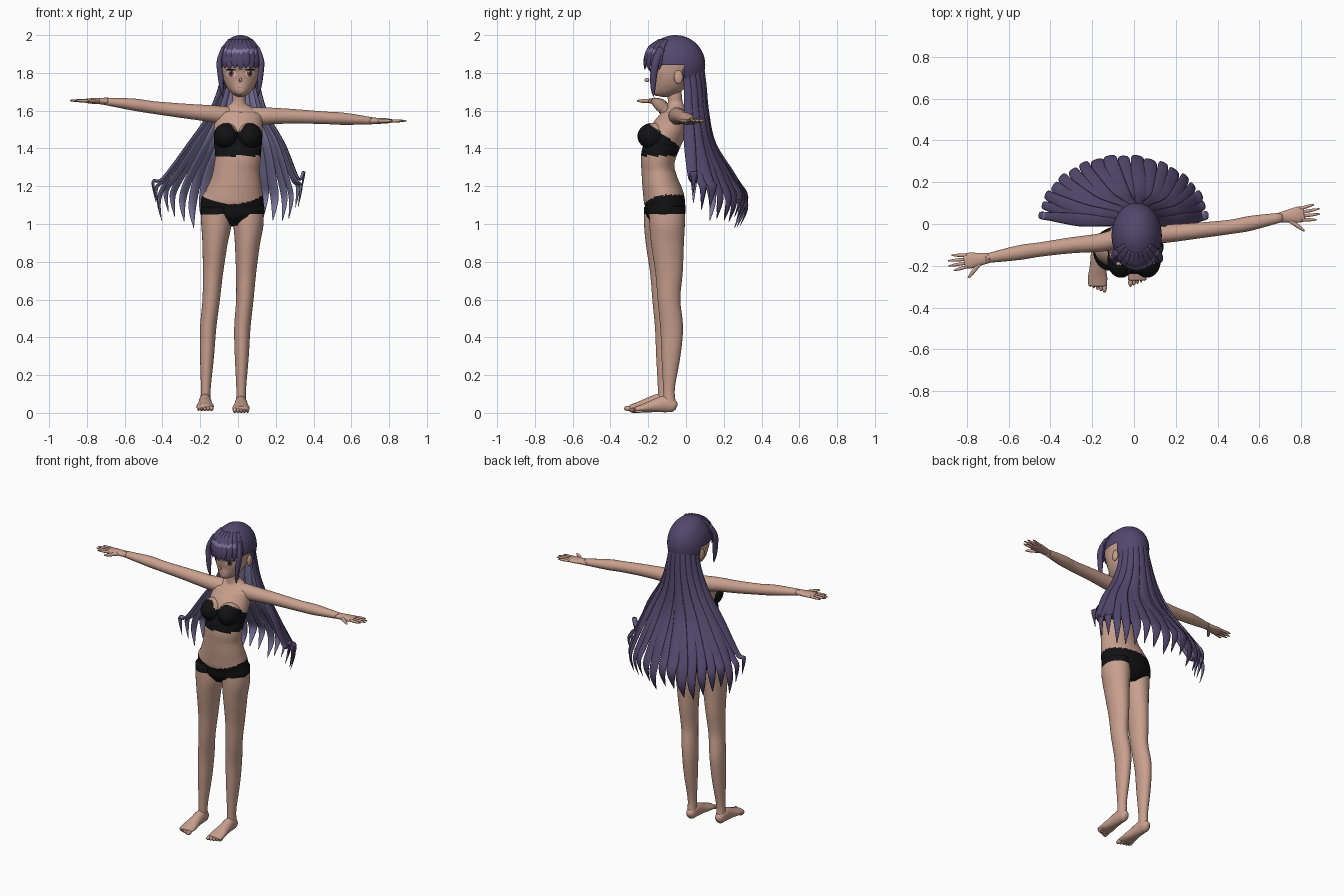
import bpy, bmesh, math, random
from mathutils import Vector
from mathutils.bvhtree import BVHTree

random.seed(4)
cube = bpy.data.objects.get("Cube")
if cube:
    bpy.data.objects.remove(cube, do_unlink=True)


def material(name, rgb):
    m = bpy.data.materials.new(name)
    m.use_nodes = True
    m.diffuse_color = (*rgb, 1)
    bsdf = next(n for n in m.node_tree.nodes if n.type == 'BSDF_PRINCIPLED')
    bsdf.inputs["Base Color"].default_value = (*rgb, 1)
    bsdf.inputs["Roughness"].default_value = 0.8
    return m


SKIN = material("skin", (0.58, 0.35, 0.27))
BLACK = material("black cloth", (0.006, 0.006, 0.007))
HAIR = material("purple hair", (0.085, 0.063, 0.15))
INNER = material("lavender hair lining", (0.22, 0.195, 0.37))
WHITE = material("eye white", (0.75, 0.68, 0.66))
IRIS = material("brown iris", (0.25, 0.07, 0.06))
LIP = material("lip", (0.36, 0.12, 0.1))


def finish(name, bm, mats, rule=None):
    """Turn a bmesh into a smooth object, colouring faces by a rule."""
    bmesh.ops.recalc_face_normals(bm, faces=bm.faces)
    bm.normal_update()
    for f in bm.faces:
        f.smooth = True
        if rule:
            f.material_index = int(rule(f.calc_center_median(), f.normal))
    me = bpy.data.meshes.new(name)
    bm.to_mesh(me)
    bm.free()
    for m in mats:
        me.materials.append(m)
    ob = bpy.data.objects.new(name, me)
    bpy.context.collection.objects.link(ob)
    return ob


def spline(rows, steps):
    """Catmull-Rom interpolation of profile rows."""
    out = []
    for i in range(len(rows) - 1):
        a, b, c, d = (rows[max(0, min(len(rows) - 1, i + k))] for k in (-1, 0, 1, 2))
        for s in range(steps):
            t = s / steps
            out.append([0.5 * (2*q + (r - p)*t + (2*p - 5*q + 4*r - u)*t*t + (3*q - p - 3*r + u)*t**3)
                        for p, q, r, u in zip(a, b, c, d)])
    return out + [list(rows[-1])]


def loft(name, rows, mats, ref=(1, 0, 0), sides=24, steps=4, rule=None):
    """Elliptical tube; each row is x, y, z, radius along ref, radius across."""
    rows = spline(rows, steps)
    pts = [Vector(r[:3]) for r in rows]
    bm, rings = bmesh.new(), []
    for i, r in enumerate(rows):
        tan = (pts[min(i + 1, len(pts) - 1)] - pts[max(i - 1, 0)]).normalized()
        u = Vector(ref)
        u = (u - tan * u.dot(tan)).normalized()
        v = tan.cross(u)
        ra, rb = max(r[3], 0.001), max(r[4], 0.001)
        angles = [2 * math.pi * k / sides for k in range(sides)]
        rings.append([bm.verts.new(pts[i] + u*ra*math.cos(a) + v*rb*math.sin(a)) for a in angles])
    for p, q in zip(rings, rings[1:]):
        for k in range(sides):
            j = (k + 1) % sides
            bm.faces.new((p[k], p[j], q[j], q[k]))
    bm.faces.new(rings[0])
    bm.faces.new(rings[-1])
    return finish(name, bm, mats, rule)


def ellipsoid(name, centre, radii, mats, rule=None, keep=None, seg=24):
    bm = bmesh.new()
    bmesh.ops.create_uvsphere(bm, u_segments=seg, v_segments=seg * 2 // 3, radius=1)
    for v in bm.verts:
        v.co = Vector(centre) + Vector(c * r for c, r in zip(v.co, radii))
    if keep:
        drop = [f for f in bm.faces if not keep(f.calc_center_median())]
        bmesh.ops.delete(bm, geom=drop, context='FACES')
    return finish(name, bm, mats, rule)


# Torso with bandeau and briefs
def clothing(c, n):
    top = 1.535 - 0.75 * max(0, c.y + 0.2) - 0.05 * math.exp(-(c.x / 0.03) ** 2)
    waist = 1.155 - (0.05 * max(0, 1 - ((c.x + 0.03) / 0.17) ** 2) if c.y < -0.11 else 0)
    return 1.36 < c.z < top or c.z < waist


loft("torso", [
    (-.03, -.11, .99, .05, .06), (-.03, -.108, 1.04, .155, .1), (-.028, -.11, 1.1, .17, .106),
    (-.02, -.12, 1.15, .156, .107), (-.012, -.137, 1.22, .135, .096), (-.008, -.148, 1.29, .121, .088),
    (0, -.146, 1.36, .121, .092), (0, -.115, 1.45, .128, .095), (.002, -.075, 1.52, .128, .09),
    (.003, -.055, 1.575, .125, .075), (.004, -.053, 1.61, .085, .05), (.005, -.057, 1.64, .04, .04),
    (.007, -.06, 1.68, .035, .038), (.012, -.07, 1.76, .036, .04)],
    [SKIN, BLACK], sides=72, steps=9, rule=clothing)
for side, sx in (("left", 1), ("right", -1)):
    ellipsoid(side + "_breast", (sx * .062, -.175, 1.465), (.066, .082, .07),
              [SKIN, BLACK], rule=clothing, seg=54)

# Legs, feet and toes: the right leg stands a little further forward
LEG = [(.053, -.1, 1.09, .08, .095), (.055, -.1, 1.0, .08, .094), (.05, -.098, .9, .067, .087),
       (.043, -.09, .75, .054, .073), (.036, -.09, .6, .046, .06), (.023, -.076, .45, .043, .06),
       (.02, -.08, .3, .037, .05), (.017, -.09, .13, .026, .031), (.017, -.086, .04, .028, .034)]
FOOT = [(-.05, .03, .012, .015), (-.065, .036, .026, .033), (-.11, .047, .032, .044),
        (-.17, .037, .037, .034), (-.225, .025, .046, .023), (-.268, .018, .044, .015)]
for side, sx, dy, dz in (("left", 1, 0, 0), ("right", -1, -.028, .01)):
    def shift(z):
        return 0 if sx > 0 else -.19 + .02 * z
    loft(side + "_leg", [(x + shift(z), y + dy, z, a, b) for x, y, z, a, b in LEG],
         [SKIN, BLACK], steps=8, sides=32, rule=lambda c, n: c.z > 1.05)
    fx = .016 + shift(0)
    loft(side + "_foot", [(fx, y + dy, z + dz, a, b) for y, z, a, b in FOOT], [SKIN])
    for i in range(5):
        r = .014 - .0015 * i
        ellipsoid(f"{side}_toe_{i + 1}", (fx + sx * (-.033 + .017 * i), -.278 + .007 * i + dy, r + dz),
                  (r * .8, .023, r), [SKIN], seg=12)

# Arms and hands
ARMS = {
    "left": [(.05, -.045, 1.568, .05, .05), (.15, -.046, 1.572, .045, .044), (.3, -.032, 1.57, .038, .038),
             (.46, -.014, 1.562, .033, .034), (.56, .004, 1.557, .032, .035), (.71, .033, 1.546, .019, .022)],
    "right": [(-.05, -.06, 1.572, .05, .05), (-.15, -.087, 1.585, .044, .044), (-.3, -.102, 1.6, .038, .038),
              (-.45, -.122, 1.617, .033, .034), (-.55, -.137, 1.632, .032, .035), (-.71, -.165, 1.65, .019, .022)]}
UP = Vector((0, 0, 1))
for side, arm in ARMS.items():
    loft(side + "_arm", arm, [SKIN], ref=UP)
    wrist = Vector(arm[-1][:3])
    d = Vector((.98, .15, 0)) if side == "left" else Vector((-.98, -.13, .02))
    p = Vector((-d.y, d.x, 0)) * (1 if d.x > 0 else -1)

    def digit(name, base, tip, r):
        mid = base.lerp(tip, .6)
        loft(name, [(*base, r, r), (*mid, r * .9, r * .9), (*tip, r * .4, r * .4)], [SKIN], ref=UP, sides=10)
    loft(side + "_palm", [(*(wrist + d * k), t, w) for k, t, w in
         ((-.02, .019, .023), (.03, .016, .031), (.075, .014, .038), (.105, .009, .035))], [SKIN], ref=UP)
    for i in range(4):
        off = i - 1.5
        digit(f"{side}_finger_{i + 1}", wrist + d * .09 + p * off * .018,
              wrist + d * (.185 - .011 * off * off) + p * off * .025, .0085)
    digit(side + "_thumb", wrist + d * .03 - p * .018, wrist + d * .095 - p * .082, .011)

# Head, ears and nose
HX = .013
head = loft("head", [
    (HX, -.17, 1.685, .012, .012), (HX, -.16, 1.698, .034, .034), (HX, -.128, 1.73, .068, .077),
    (HX, -.1, 1.77, .09, .108), (HX, -.08, 1.82, .101, .13), (HX, -.062, 1.88, .105, .14),
    (HX, -.06, 1.94, .085, .11), (HX, -.06, 1.975, .03, .04)], [SKIN], sides=48, steps=6)
for side, sx in (("left", 1), ("right", -1)):
    ellipsoid(side + "_ear", (HX + sx * .1, -.04, 1.777), (.012, .024, .036), [SKIN])
ellipsoid("nose", (HX, -.207, 1.762), (.007, .013, .011), [SKIN], seg=12)

# Painted face details, laid over the curved face
skull = BVHTree.FromPolygons([v.co for v in head.data.vertices], [p.vertices for p in head.data.polygons])


def face_plate(name, x, z, rx, rz, mat, lift):
    bm = bmesh.new()

    def put(a, k):
        px, pz = x + rx * k * math.cos(a), z + rz * k * math.sin(a)
        hit = skull.ray_cast(Vector((px, -1, pz)), Vector((0, 1, 0)))[0]
        return bm.verts.new((px, (hit.y if hit else -.18) - lift, pz))
    centre = put(0, 0)
    rim, mid = ([put(math.tau * i / 20, k) for i in range(20)] for k in (1, .5))
    for i in range(20):
        j = (i + 1) % 20
        bm.faces.new((centre, mid[i], mid[j]))
        bm.faces.new((mid[i], rim[i], rim[j], mid[j]))
    finish(name, bm, [mat])


for side, sx in (("left", 1), ("right", -1)):
    ex = HX + sx * .05
    face_plate(side + "_eye_white", ex, 1.797, .025, .019, WHITE, .002)
    face_plate(side + "_iris", ex, 1.797, .015, .019, IRIS, .0035)
    face_plate(side + "_pupil", ex, 1.799, .007, .01, BLACK, .005)
    face_plate(side + "_eye_glint", ex - .006, 1.806, .004, .004, WHITE, .0065)
    face_plate(side + "_eyelash", ex + sx * .002, 1.816, .028, .0045, BLACK, .006)
face_plate("mouth", HX, 1.724, .012, .0025, LIP, .002)

# Hair cap, open over the face and ears
ellipsoid("hair_cap", (HX, -.056, 1.843), (.12, .158, .157), [HAIR], seg=60,
          keep=lambda c: c.z > 1.84 or (c.y > -.005 and c.z > 1.73))


# Fringe with a zigzag sheen
def sheen(c, n):
    edge = .005 * math.sin(c.x * 260)
    return n.y < -.2 and abs(c.x - HX) < .085 and 1.908 + edge < c.z < 1.926 + edge * .5


for i in range(9):
    a = (i - 4) / 4 * 1.0
    s, c = math.sin(a), math.cos(a)
    tip = 1.825 + .008 * (i % 2)
    loft(f"fringe_{i + 1}", [
        (HX + .07 * s, -.06 - .08 * c, 1.975, .01, .006), (HX + .1 * s, -.058 - .135 * c, 1.935, .02, .008),
        (HX + .119 * s, -.058 - .156 * c, 1.885, .022, .008), (HX + .121 * s, -.058 - .16 * c, tip + .02, .019, .006),
        (HX + .119 * s, -.058 - .16 * c, tip - .008, .003, .002)],
        [HAIR, INNER], ref=(c, s, 0), sides=16, steps=7, rule=sheen)

# Long locks framing the face
for side, sx in (("left", 1), ("right", -1)):
    loft(side + "_front_lock", [
        (HX + sx * .09, -.13, 1.93, .012, .02), (HX + sx * .112, -.16, 1.86, .014, .021),
        (HX + sx * .105, -.172, 1.78, .015, .018), (HX + sx * .1, -.174, 1.72, .01, .013),
        (HX + sx * .094, -.172, 1.675, .002, .002)], [HAIR], sides=16)

# Back hair: a fan of flat tapering strands, lined with a lighter colour
COUNT = 19
for i in range(COUNT):
    a = -1 + 2 * i / (COUNT - 1)
    ux, uy = math.sin(1.5 * a), math.cos(1.5 * a)
    tip = 1.0 + .13 * a ** 4 + random.uniform(-.035, .045)
    w = random.uniform(.029, .037) * (1 - .3 * a * a)
    layer = .006 * (i % 2)
    path = [(HX, .085, -.03, .11, 1.9, .016), (.008, .098, .0, .1, 1.75, .02),
            (0, .155, .005, .112, 1.58, .025), (-.01, .255, .01, .145, 1.42, .031),
            (-.04, .36, .018, .25, 1.24, w), (-.05, .4, .02, .305, tip + .11, w * .8),
            (-.05, .385, .02, .27, tip, .002)]
    loft(f"back_strand_{i + 1}", [
        (ox + (rx - layer) * ux, oy + (ry - layer) * uy, z, hw, min(.008, hw * .5))
        for ox, rx, oy, ry, z, hw in path], [HAIR, INNER], ref=(uy, -ux, 0), sides=12, steps=5,
        rule=lambda c, n: n.x * ux + n.y * uy < -.25 and c.z < 1.72)
